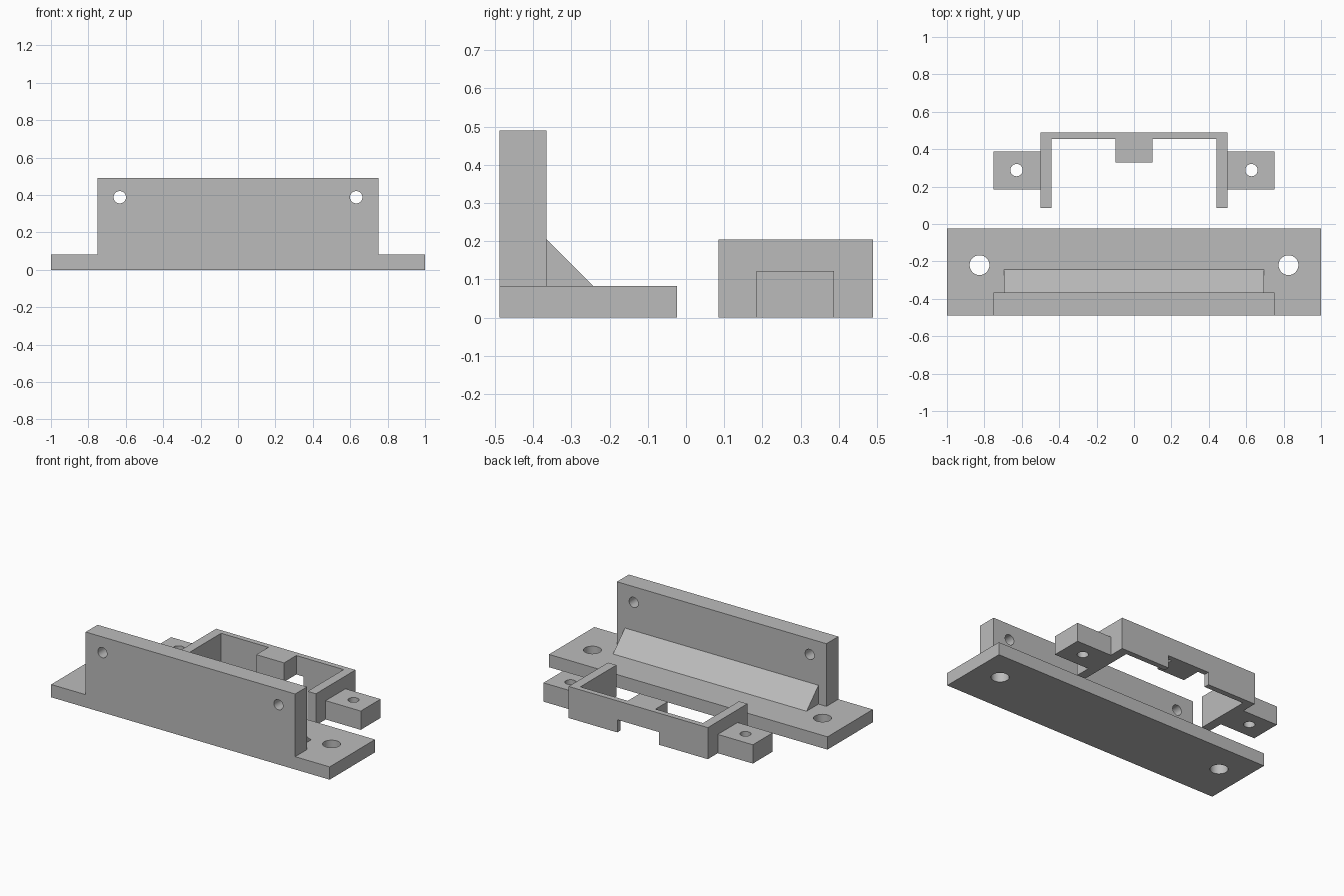
import bpy
import bmesh
from mathutils import Matrix

cube = bpy.data.objects.get("Cube")
if cube:
    bpy.data.objects.remove(cube, do_unlink=True)

grey = bpy.data.materials.new("mid grey")
grey.use_nodes = True
GREY = (0.5, 0.5, 0.5, 1)
grey.diffuse_color = GREY
grey.node_tree.nodes["Principled BSDF"].inputs["Base Color"].default_value = GREY


def make_object(name, bm):
    bmesh.ops.recalc_face_normals(bm, faces=bm.faces)
    mesh = bpy.data.meshes.new(name)
    bm.to_mesh(mesh)
    bm.free()
    mesh.materials.append(grey)
    obj = bpy.data.objects.new(name, mesh)
    bpy.context.collection.objects.link(obj)
    return obj


def prism(name, points, offset):
    """Extrude a closed outline along an offset."""
    bm = bmesh.new()
    face = bm.faces.new([bm.verts.new(p) for p in points])
    made = bmesh.ops.extrude_face_region(bm, geom=[face])["geom"]
    verts = [v for v in made if isinstance(v, bmesh.types.BMVert)]
    bmesh.ops.translate(bm, verts=verts, vec=offset)
    return make_object(name, bm)


def box(name, x, y, z):
    outline = [(x[0], y[0], z[0]), (x[1], y[0], z[0]),
               (x[1], y[1], z[0]), (x[0], y[1], z[0])]
    return prism(name, outline, (0, 0, z[1] - z[0]))


def cylinder(name, centre, radius, axis):
    bm = bmesh.new()
    turn = Matrix.Rotation(1.5707963, 4, "X") if axis == "Y" else Matrix()
    bmesh.ops.create_cone(bm, cap_ends=True, segments=32, radius1=radius,
                          radius2=radius, depth=0.4,
                          matrix=Matrix.Translation(centre) @ turn)
    return make_object(name, bm)


def cut(obj, cutter):
    """Subtract the cutter for good, then discard it."""
    mod = obj.modifiers.new("cut", "BOOLEAN")
    mod.operation = "DIFFERENCE"
    mod.solver = "EXACT"
    mod.object = cutter
    bpy.ops.object.select_all(action="DESELECT")
    bpy.context.view_layer.objects.active = obj
    obj.select_set(True)
    bpy.ops.object.modifier_apply(modifier=mod.name)
    bpy.data.objects.remove(cutter, do_unlink=True)


def smooth(obj):
    bpy.ops.object.select_all(action="DESELECT")
    bpy.context.view_layer.objects.active = obj
    obj.select_set(True)
    bpy.ops.object.shade_smooth_by_angle()


# Bracket: foot plate, upright wall and sloped gusset
FOOT = 0.083
plate = box("base_plate", (-1, 1), (-0.488, -0.023), (0, FOOT))
wall = box("upright_wall", (-0.752, 0.752), (-0.488, -0.366), (FOOT, 0.49))
prism("sloped_gusset", [(-0.695, -0.366, FOOT), (-0.695, -0.244, FOOT),
                        (-0.695, -0.366, 0.205)], (1.39, 0, 0))

# Clamp: U-shaped frame with an underside notch at the back
half = [(0.5, 0.49), (0.5, 0.085), (0.44, 0.085), (0.44, 0.455)]
outline = half + [(-x, y) for x, y in reversed(half)]
frame = prism("clamp_frame", [(x, y, 0) for x, y in outline], (0, 0, 0.205))
cut(frame, box("notch_cutter", (-0.15, 0.15), (0.42, 0.6), (-0.1, 0.082)))
box("centre_block", (-0.1, 0.1), (0.33, 0.455), (0.082, 0.205))

# Mounting ears and all screw holes, mirrored left and right
for side, s in (("left", 1), ("right", -1)):
    ear = box(side + "_ear", sorted((s * 0.5, s * 0.752)), (0.185, 0.388), (0, 0.122))
    cut(ear, cylinder("ear_hole", (s * 0.628, 0.288, 0.06), 0.033, "Z"))
    smooth(ear)
    cut(plate, cylinder("plate_hole", (s * 0.826, -0.22, 0.04), 0.053, "Z"))
    cut(wall, cylinder("wall_hole", (s * 0.632, -0.427, 0.388), 0.033, "Y"))
smooth(plate)
smooth(wall)
